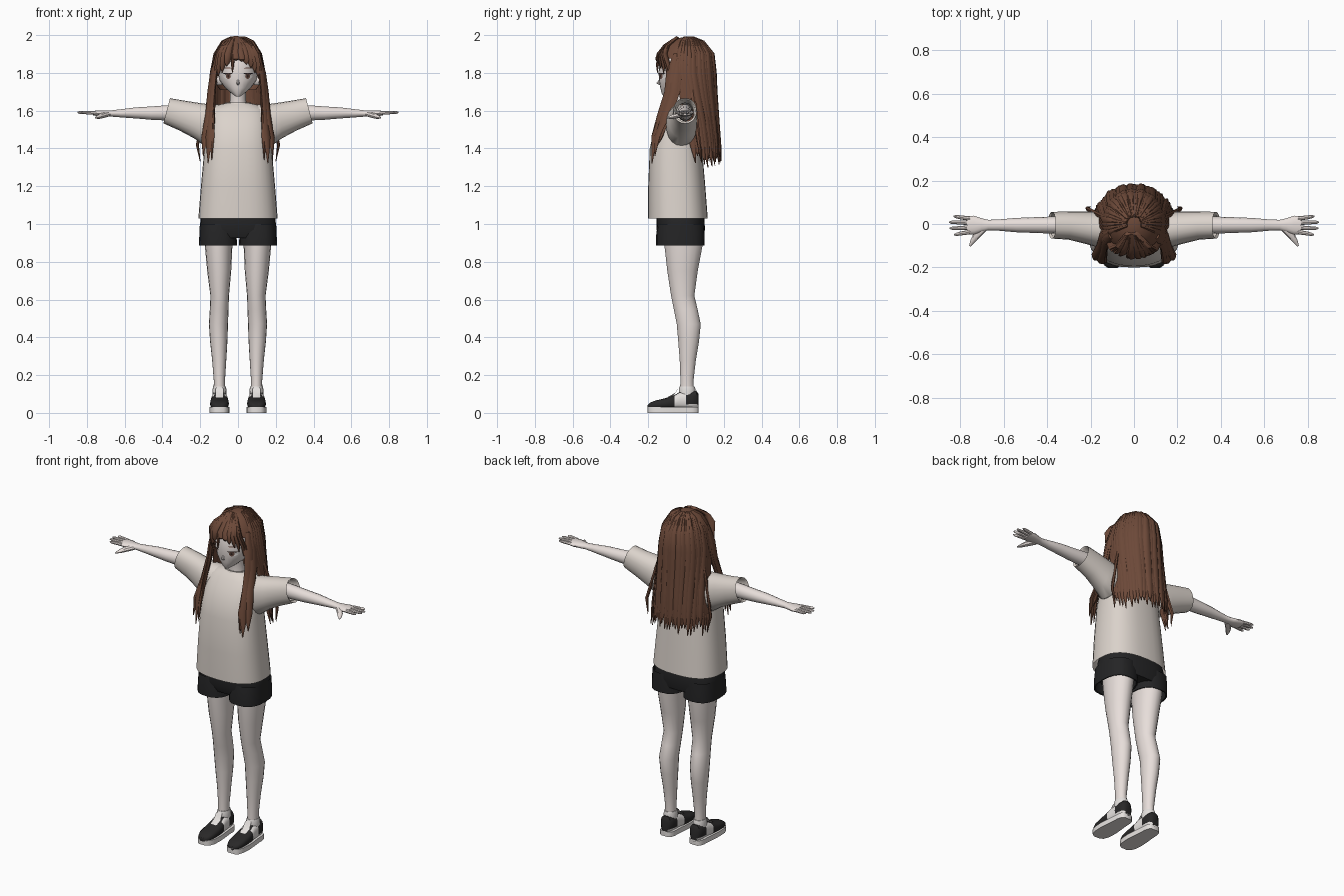
import bpy, bmesh, math, random
from mathutils import Vector as V

if "Cube" in bpy.data.objects:
    bpy.data.objects.remove(bpy.data.objects["Cube"])

random.seed(4)


def material(name, r, g, b):
    m = bpy.data.materials.new(name)
    m.diffuse_color = (r, g, b, 1)
    m.use_nodes = True
    m.node_tree.nodes["Principled BSDF"].inputs["Base Color"].default_value = m.diffuse_color
    return m


SKIN = material("skin", 0.80, 0.73, 0.70)
CLOTH = material("shirt_cloth", 0.71, 0.65, 0.60)
BLACK = material("shorts_black", 0.018, 0.018, 0.019)
HAIR = material("brown_hair", 0.15, 0.066, 0.04)
SHOE = material("shoe_black", 0.022, 0.021, 0.021)
WHITE = material("white", 0.78, 0.75, 0.73)
IRIS = material("eye_brown", 0.16, 0.08, 0.06)
LASH = material("lash_dark", 0.03, 0.018, 0.015)


def ring(c, u, v, n=16, p=2.0):
    """Superellipse ring around c spanned by the half axes u and v."""
    out = []
    for i in range(n):
        t = 2 * math.pi * i / n
        a, b = math.cos(t), math.sin(t)
        out.append(V(c) + V(u) * math.copysign(abs(a) ** (2 / p), a)
                   + V(v) * math.copysign(abs(b) ** (2 / p), b))
    return out


def zring(z, x0, x1, y0, y1, n=16, p=2.0):
    return ring(((x0 + x1) / 2, (y0 + y1) / 2, z), ((x1 - x0) / 2, 0, 0), (0, (y1 - y0) / 2, 0), n, p)


def loft(bm, rings, start=True, end=True):
    rows = [[bm.verts.new(p) for p in r] for r in rings]
    n = len(rows[0])
    for a, b in zip(rows, rows[1:]):
        for i in range(n):
            bm.faces.new((a[i], a[(i + 1) % n], b[(i + 1) % n], b[i]))
    if start:
        bm.faces.new(rows[0][::-1])
    if end:
        bm.faces.new(rows[-1])


def finish(bm, name, *mats, rule=None):
    bmesh.ops.recalc_face_normals(bm, faces=bm.faces)
    if rule:
        for f in bm.faces:
            f.material_index = rule(f)
    me = bpy.data.meshes.new(name)
    bm.to_mesh(me)
    bm.free()
    for m in mats:
        me.materials.append(m)
    ob = bpy.data.objects.new(name, me)
    bpy.context.collection.objects.link(ob)
    return ob


def part(name, rings, *mats, start=True, end=True, rule=None):
    bm = bmesh.new()
    loft(bm, rings, start, end)
    return finish(bm, name, *mats, rule=rule)


def interp(table, z):
    """Linear lookup in rows that start with a descending z."""
    if z >= table[0][0]:
        return table[0][1:]
    for a, b in zip(table, table[1:]):
        if z >= b[0]:
            t = (z - a[0]) / (b[0] - a[0])
            return [p + (q - p) * t for p, q in zip(a[1:], b[1:])]
    return table[-1][1:]


def lock(bm, pts, widths, sides, thick=0.012):
    """Tapered strand of hair; sides gives the width direction at each point."""
    rings = []
    for i, p in enumerate(pts):
        d = (V(pts[min(i + 1, len(pts) - 1)]) - V(pts[max(i - 1, 0)])).normalized()
        s = V(sides[i]).normalized()
        rings.append(ring(p, s * widths[i] / 2, d.cross(s).normalized() * min(thick, widths[i] / 2), 6))
    loft(bm, rings)


# Head: z, half width, front y, back y
FACE = [(1.96, .07, -.08, .08), (1.90, .105, -.125, .12), (1.85, .112, -.142, .13), (1.80, .108, -.145, .12),
        (1.76, .098, -.143, .09), (1.72, .068, -.136, .04), (1.69, .033, -.128, -.02), (1.675, .012, -.118, -.08)]
part("head", [zring(z, -w, w, a, b, 24, 2.1) for z, w, a, b in FACE], SKIN)
part("nose", [ring((0, -.136, 1.765), (.006, 0, 0), (0, .006, 0), 8), ring((0, -.148, 1.745), (.007, 0, 0), (0, .009, 0), 8),
              ring((0, -.138, 1.737), (.006, 0, 0), (0, .005, 0), 8)], SKIN)
part("neck", [zring(z, -r, r, y - r, y + r) for z, r, y in ((1.72, .042, -.03), (1.66, .042, -.015), (1.60, .055, -.01))], SKIN)


def face_patch(name, x, z, w, h, off, mat):
    """Thin plate laid on the face surface."""
    bm = bmesh.new()
    pts = []
    for q in ring((x, 0, z), (w, 0, 0), (0, 0, h), 14):
        hw, a, b = interp(FACE, q.z)
        c, r = (a + b) / 2, (b - a) / 2
        pts.append(V((q.x, c - r * math.sqrt(max(0, 1 - (q.x / hw) ** 2)) - off, q.z)))
    vs = [bm.verts.new(p) for p in pts]
    mid = bm.verts.new(sum(pts, V()) / len(pts) + V((0, -.002, 0)))
    for i in range(len(vs)):
        bm.faces.new((vs[i - 1], vs[i], mid))
    finish(bm, name, mat)


for s, side in ((1, "left"), (-1, "right")):
    face_patch(side + "_eye_white", s * .053, 1.782, .024, .014, .004, WHITE)
    face_patch(side + "_iris", s * .051, 1.782, .013, .014, .006, IRIS)
    face_patch(side + "_pupil", s * .051, 1.783, .005, .007, .008, LASH)
    face_patch(side + "_lash", s * .054, 1.796, .026, .004, .007, LASH)
    face_patch(side + "_brow", s * .055, 1.825, .024, .003, .005, IRIS)
    part(side + "_ear", [ring((s * x, -.02, 1.765), (0, r * .7, 0), (0, 0, r), 10)
                         for x, r in ((.085, .03), (.112, .032), (.118, .02))], SKIN)

# Hair cap: upper shell of an ellipsoid with the face side cut open
bm = bmesh.new()
bmesh.ops.create_uvsphere(bm, u_segments=32, v_segments=20, radius=1)
for v in bm.verts:
    v.co = V((v.co.x * .133, v.co.y * .148, 1.825 + v.co.z * .165))
cut = [f for f in bm.faces if f.calc_center_median().z < 1.70 + .17 * min(1, max(0, -.02 - f.calc_center_median().y) / .06)]
bmesh.ops.delete(bm, geom=cut, context='FACES')
finish(bm, "hair_cap", HAIR)

# Long back hair: z, half width, back depth, angle factor
FALL = [(1.99, .03, .03, 1), (1.97, .075, .085, 1), (1.90, .118, .142, 1), (1.80, .137, .153, 1),
        (1.70, .147, .157, .93), (1.50, .172, .17, .78), (1.30, .195, .187, .7)]


def fall_point(a, z, off=0):
    rx, ry, k = interp(FALL, z)
    return V(((rx + off) * math.sin(a * k), (ry + off) * math.cos(a * k), z))


bm = bmesh.new()
N = 29
for i in range(N):
    a = math.radians(-104 + 208 * i / (N - 1))
    tip = 1.30 + random.uniform(-.005, .06)
    off = random.uniform(-.004, .005)
    zs = [1.988, 1.965, 1.90, 1.80, 1.70, 1.55, 1.42, tip]
    lock(bm, [fall_point(a, z, off) for z in zs], [.012, .022, .034, .04, .043, .044, .034, .004],
         [(math.cos(a * .9), -math.sin(a * .9), 0)] * 8, .009)
finish(bm, "back_hair", HAIR)

# Inner curtain that closes the gaps between the strands
bm = bmesh.new()
rows = [[bm.verts.new(fall_point(math.radians(-100 + 10 * i), z, -.006)) for i in range(21)]
        for z in (1.97, 1.9, 1.8, 1.7, 1.55, 1.42)]
for a, b in zip(rows, rows[1:]):
    for i in range(20):
        bm.faces.new((a[i], a[i + 1], b[i + 1], b[i]))
finish(bm, "back_hair_lining", HAIR)

# Fringe swept to both sides of an off-centre parting: tip x, tip z
bm = bmesh.new()
for x, z in ((-.118, 1.75), (-.105, 1.78), (-.085, 1.80), (-.06, 1.835), (-.03, 1.80), (-.01, 1.865), (.02, 1.86),
             (.045, 1.845), (.07, 1.825), (.09, 1.80), (.108, 1.77), (.118, 1.74)):
    def front(px, grow=1.0):
        return -.155 * grow * math.sqrt(max(.1, 1 - (px / .14) ** 2))
    m = -.015 + (x + .015) * .8
    slope = (1, -x * 6, 0)
    w = .02 if x == -.03 else .042
    lock(bm, [(-.01 + x * .2, -.045, 1.988), (m * .75, front(m * .75, .72), 1.945), (m, front(m, .95), 1.90),
              (x * .95, front(x, 1.0), (z + 1.9) / 2 - .01), (x, front(x), z)],
         [.02, w * .9, w, w * .8, .003], [slope] * 5, .009)
finish(bm, "fringe", HAIR)

# Long side locks falling in front of the shoulders
for s, side in ((1, "left"), (-1, "right")):
    bm = bmesh.new()
    for dx, dy, tip, w in ((0, 0, 1.32, .05), (.022, .015, 1.36, .045), (-.016, .0, 1.34, .035), (.012, .03, 1.42, .04)):
        pts = [(.105, -.055 + dy, 1.90), (.128 + dx * .2, -.075 + dy, 1.80), (.138 + dx * .4, -.085 + dy, 1.70),
               (.145 + dx * .6, -.125 + dy, 1.58), (.155 + dx, -.168 + dy, 1.46), (.158 + dx * 1.2, -.18 + dy, tip)]
        lock(bm, [(s * x, y, z) for x, y, z in pts], [.03, w * 1.3, w * 1.3, w * 1.2, w, .004],
             [(s * .45, 1, 0)] * 4 + [(s * .9, .7, 0)] * 2, .012)
    # stray wisp behind the shoulder
    lock(bm, [(s * .14, .03, 1.72), (s * .18, .05, 1.56), (s * .215, .07, 1.42), (s * .20, .08, 1.33)],
         [.03, .03, .022, .003], [(s * .3, 1, 0)] * 4, .008)
    finish(bm, side + "_side_locks", HAIR)

# Shirt body: z, half width, front y, back y
SHIRT = [(1.03, .21, -.2, .115), (1.2, .196, -.2, .102), (1.4, .178, -.192, .085), (1.5, .168, -.168, .075),
         (1.56, .158, -.135, .068), (1.605, .145, -.105, .062), (1.63, .11, -.082, .055), (1.64, .062, -.07, .045)]
part("shirt_body", [zring(z, -w, w, a, b, 32, 2.5) for z, w, a, b in SHIRT], CLOTH, start=False, end=False)
part("shirt_collar", [zring(z, -w, w, a, .048, 24) for z, w, a in ((1.628, .074, -.08), (1.643, .068, -.073), (1.638, .054, -.058))],
     CLOTH, start=False, end=False)

# Sleeve: top x, top z, bottom x, bottom z, front y, back y
SLEEVE = [(.09, 1.632, .12, 1.43, -.10, .055), (.17, 1.636, .18, 1.415, -.105, .058), (.22, 1.643, .235, 1.455, -.09, .058),
          (.29, 1.654, .31, 1.495, -.072, .057), (.36, 1.666, .395, 1.533, -.067, .056), (.352, 1.657, .385, 1.543, -.058, .048),
          (.27, 1.64, .29, 1.53, -.05, .04)]
# Arm: x, z, half depth, half height
ARM = [(.26, 1.59, .042, .045), (.38, 1.588, .039, .041), (.46, 1.587, .036, .036), (.54, 1.588, .033, .03),
       (.62, 1.586, .026, .022), (.67, 1.585, .024, .017), (.70, 1.585, .031, .017), (.735, 1.586, .043, .016),
       (.768, 1.587, .042, .012)]
# Leg: z, inner x, outer x, front y, back y
LEG = [(.97, .02, .18, -.12, .092), (.88, .03, .175, -.115, .088), (.75, .036, .163, -.10, .063), (.62, .048, .146, -.08, .045),
       (.55, .05, .149, -.066, .062), (.47, .053, .154, -.05, .079), (.38, .056, .148, -.042, .07), (.28, .062, .137, -.034, .053),
       (.17, .069, .128, -.03, .04), (.07, .066, .13, -.035, .045)]
# Shoe: y, half width, top z
UPPER = [(-.203, .018, .042), (-.19, .036, .055), (-.16, .047, .066), (-.11, .05, .078), (-.06, .047, .095), (-.035, .044, .11),
         (.0, .041, .112), (.03, .04, .116), (.055, .033, .118), (.066, .02, .10)]

for s, side in ((1, "left"), (-1, "right")):
    part(side + "_sleeve", [ring((s * (a + c) / 2, (f + k) / 2, (b + d) / 2), (0, (k - f) / 2, 0),
                                 (s * (a - c) / 2, 0, (b - d) / 2), 20, 2.2)
                            for a, b, c, d, f, k in SLEEVE], CLOTH, start=False, end=False)

    # Arm with palm, fingers and thumb
    bm = bmesh.new()
    loft(bm, [ring((s * x, -.005, z), (0, d, 0), (0, 0, h), 14) for x, z, d, h in ARM])
    for y, spread, tip in ((-.037, -.012, .828), (-.016, -.004, .848), (.005, .003, .85), (.025, .01, .83)):
        loft(bm, [ring((s * x, y + spread * t, 1.588 + .003 * t), (0, r, 0), (0, 0, r), 8)
                  for x, t, r in ((.755, 0, .0105), (.80, .6, .009), (tip - .012, .9, .0075), (tip, 1, .003))])
    loft(bm, [ring((s * x, y, z), (s * r, r * .6, 0), (0, 0, r), 8)
              for x, y, z, r in ((.69, -.02, 1.582, .015), (.725, -.055, 1.572, .014), (.742, -.08, 1.566, .010), (.755, -.102, 1.562, .003))])
    finish(bm, side + "_arm", SKIN)

    part(side + "_leg", [zring(z, min(s * a, s * b), max(s * a, s * b), f, k, 18) for z, a, b, f, k in LEG], SKIN)

    # Shorts leg, open at the hem with a folded inside edge
    part(side + "_shorts_leg", [zring(z, s * .106 - w, s * .106 + w, f, k, 20, 2.6)
                                for z, w, f, k in ((1.0, .096, -.15, .095), (.94, .099, -.158, .098), (.885, .1, -.158, .097),
                                                   (.887, .092, -.15, .09), (.95, .09, -.14, .09))], BLACK, start=False)

    # Shoe: pale sole, dark upper with a pale side panel, pale sock
    cx = s * .098
    part(side + "_shoe_sole", [[V((cx + q * (w + .004), y, z)) for y, w, _ in UPPER for q in (1,)]
                               + [V((cx - (w + .004), y, z)) for y, w, _ in reversed(UPPER)] for z in (0, .03)], WHITE)
    part(side + "_shoe_upper", [ring((cx, y, .02 + (t - .02) / 2), (w, 0, 0), (0, 0, (t - .02) / 2), 18, 2.7) for y, w, t in UPPER],
         SHOE, WHITE,
         rule=lambda f: int(abs(f.normal.x) > .5 and (-.07 < f.calc_center_median().y < .0
                            or (f.calc_center_median().y > 0 and f.calc_center_median().z < .05))))
    part(side + "_shoe_tongue", [ring((cx, y, z), (w, 0, 0), (0, .006, .008), 10)
                                 for y, z, w in ((-.10, .078, .018), (-.06, .10, .022), (-.042, .128, .02))], WHITE)
    part(side + "_sock", [zring(z, cx - r, cx + r, .006 - r * 1.2, .006 + r * 1.2, 16)
                          for z, r in ((.09, .036), (.125, .037), (.14, .033))], WHITE)

part("shorts_hips", [zring(z, -w, w, f, k, 28, 2.6) for z, w, f, k in
                     ((1.10, .178, -.15, .085), (1.03, .198, -.155, .098), (.97, .203, -.157, .1), (.925, .19, -.14, .09))], BLACK)

# Smooth shading with crisp edges
for ob in bpy.data.objects:
    ob.select_set(True)
bpy.context.view_layer.objects.active = bpy.data.objects["head"]
bpy.ops.object.shade_smooth_by_angle(angle=math.radians(42))
